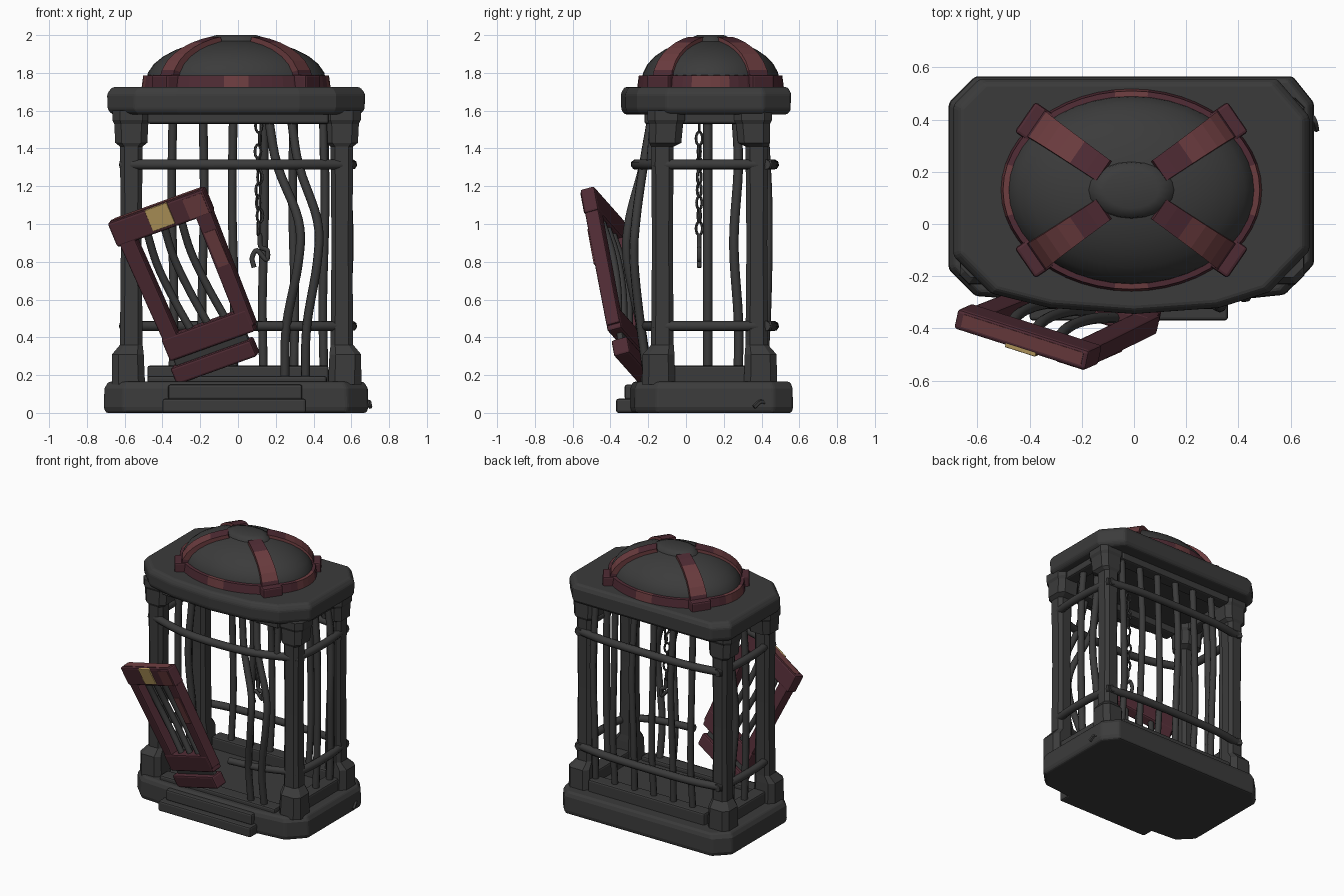
import bpy, bmesh, math
from mathutils import Vector, Matrix, Quaternion

cube = bpy.data.objects.get("Cube")
if cube:
    bpy.data.objects.remove(cube, do_unlink=True)


def material(name, rgb):
    m = bpy.data.materials.new(name)
    m.use_nodes = True
    m.diffuse_color = (*rgb, 1)
    m.node_tree.nodes["Principled BSDF"].inputs["Base Color"].default_value = (*rgb, 1)
    return m


IRON = material("dark iron", (0.044, 0.044, 0.044))
WINE = material("dark wine", (0.078, 0.024, 0.034))
ROSE = material("worn wine", (0.15, 0.046, 0.05))
GOLD = material("dull gold", (0.49, 0.335, 0.115))


def finish(name, bm, mats, bevel=0, smooth=None, matrix=None):
    """Turn a bmesh into an object, with optional placing, bevel and smoothing."""
    if matrix:
        bm.transform(matrix)
    bmesh.ops.recalc_face_normals(bm, faces=bm.faces)
    mesh = bpy.data.meshes.new(name)
    bm.to_mesh(mesh)
    bm.free()
    for m in mats:
        mesh.materials.append(m)
    ob = bpy.data.objects.new(name, mesh)
    bpy.context.collection.objects.link(ob)
    if bevel:
        mod = ob.modifiers.new("Bevel", 'BEVEL')
        mod.width, mod.segments, mod.limit_method = bevel, 2, 'ANGLE'
    if smooth:
        bpy.ops.object.select_all(action='DESELECT')
        ob.select_set(True)
        bpy.context.view_layer.objects.active = ob
        bpy.ops.object.shade_smooth_by_angle(angle=math.radians(smooth))
    return ob


def loft(name, rings, mats, loop=False, bevel=0, smooth=None, matrix=None, rule=None):
    """Skin a list of rings; loop joins last to first, otherwise ends are capped."""
    bm = bmesh.new()
    rows = [[bm.verts.new(p) for p in r] for r in rings]
    pairs = list(zip(rows, rows[1:])) + ([(rows[-1], rows[0])] if loop else [])
    for a, b in pairs:
        for i in range(len(a)):
            j = (i + 1) % len(a)
            bm.faces.new((a[i], a[j], b[j], b[i]))
    if not loop:
        bm.faces.new(rows[0])
        bm.faces.new(rows[-1])
    if rule:
        for f in bm.faces:
            f.material_index = rule(f.calc_center_median())
    return finish(name, bm, mats, bevel, smooth, matrix)


def box(name, lo, hi, mat, bevel=0.012, matrix=None):
    rings = [[(lo[0], lo[1], z), (hi[0], lo[1], z), (hi[0], hi[1], z), (lo[0], hi[1], z)]
             for z in (lo[2], hi[2])]
    return loft(name, rings, [mat], bevel=bevel, matrix=matrix)


def tube(name, pts, r, matrix=None, sides=8):
    """Round iron bar following a smooth path, carried along without twisting."""
    P = [Vector(p) for p in pts]
    P = [P[0] * 2 - P[1]] + P + [P[-1] * 2 - P[-2]]
    path = []
    for a, b, c, d in zip(P, P[1:], P[2:], P[3:]):
        for k in range(5):
            t = k / 5
            path.append(0.5 * (2 * b + (c - a) * t + (2 * a - 5 * b + 4 * c - d) * t ** 2
                               + (3 * b - a - 3 * c + d) * t ** 3))
    path.append(P[-2])
    rings, q, ahead = [], Quaternion(), Vector((0, 0, 1))
    for i, p in enumerate(path):
        step = (path[min(i + 1, len(path) - 1)] - path[max(i - 1, 0)]).normalized()
        q = ahead.rotation_difference(step) @ q
        ahead = step
        rings.append([p + q @ Vector((r * math.cos(a), r * math.sin(a), 0)) for a in around(sides)])
    return loft(name, rings, [IRON], smooth=50, matrix=matrix)


def around(n):
    return [math.tau * k / n for k in range(n)]


# Base and roof slabs: rectangles with cut corners and a bowed front
def slab(name, levels, bow, cut):
    front = [(-.33, -.29 - bow * .6), (0, -.29 - bow), (.33, -.29 - bow * .6)]
    outline = [(-.70, -.17 + cut), (-.60 + cut, -.27), *front, (.57 - cut, -.265),
               (.68, -.15 + cut), (.68, .46 - cut), (.60 - cut, .56), (-.60, .56), (-.70, .46)]
    rings = [[(x * s, .14 + (y - .14) * s, z) for x, y in outline] for z, s in levels]
    return loft(name, rings, [IRON], bevel=0.012)


slab("base", [(0, 1), (.03, 1.015), (.13, 1.01), (.165, .98)], 0, 0)
slab("roof_slab", [(1.58, .95), (1.605, .985), (1.69, .99), (1.725, .95)], .06, .045)
box("front_step", (-.40, -.37, 0), (.36, -.2, .075), IRON)
box("front_step_top", (-.37, -.325, .07), (.34, -.2, .15), IRON)
box("front_sill", (-.48, -.24, .15), (.47, -.14, .195), IRON)
box("back_sill", (-.48, .37, .15), (.48, .47, .25), IRON)
box("back_lintel", (-.48, .35, 1.53), (.48, .45, 1.6), IRON)
box("front_lintel", (-.48, -.22, 1.53), (.48, -.12, 1.6), IRON)
tube("base_shard", [(.66, .44, .03), (.69, .40, .06), (.70, .36, .03)], .012, sides=5)

# Corner columns: (height, half width, outward shift in x, outward shift in y)
SECTIONS = [(.15, .088, .015, .02), (.31, .084, .018, .02), (.36, .06, 0, 0), (.9, .055, 0, 0),
            (1.41, .06, 0, 0), (1.43, .085, 0, -.015), (1.53, .09, 0, -.02), (1.55, .1, 0, -.02),
            (1.6, .1, 0, -.02)]
for side, x, sx in (("right", -.565, -1), ("left", .55, 1)):
    for end, y, sy in (("front", -.125, -1), ("back", .375, 1)):
        rings = []
        for z, h, dx, dy in SECTIONS:
            c = h * .6
            rings.append([(x + a + sx * dx, y + b + sy * dy, z) for a, b in (
                (-h, -c), (-c, -h), (c, -h), (h, -c), (h, c), (c, h), (-c, h), (-h, c))])
        loft(f"{end}_{side}_column", rings, [IRON])

# Bowed rails on all sides
for label, z in (("lower", .46), ("upper", 1.315)):
    tube(f"{label}_back_rail", [(-.6, .42, z), (-.3, .46, z), (.3, .46, z), (.6, .42, z)], .028)
    for side, s in (("right", -1), ("left", 1)):
        tube(f"{label}_{side}_rail",
             [(s * .57, -.17, z), (s * .6, 0, z), (s * .6, .25, z), (s * .57, .45, z)], .028)
tube("upper_front_rail", [(-.62, -.14, 1.315), (-.3, -.24, 1.315), (0, -.265, 1.315),
                          (.3, -.24, 1.315), (.6, -.14, 1.315)], .028)
tube("lower_front_rail", [(.1, -.245, .46), (.35, -.215, .46), (.57, -.14, .46)], .026)

# Back and side bars, each a little wavy
for i in range(6):
    x = -.345 + i * .16
    w = .006 * (-1) ** i
    tube(f"back_bar_{i}", [(x, .41, .2), (x + w, .43, .6), (x - w, .435, 1.1), (x, .41, 1.58)], .023)
for side, s in (("right", -1), ("left", 1)):
    box(f"{side}_sill", (s * .56 - .05, -.07, .15), (s * .56 + .05, .32, .25), IRON)
    box(f"{side}_lintel", (s * .55 - .05, -.07, 1.53), (s * .55 + .05, .32, 1.6), IRON)
    for i, (y, bend) in enumerate(((.115, 0), (.265, .012))):
        tube(f"{side}_bar_{i}", [(s * .56, y + bend, .2), (s * .57, y + bend, .5),
                                 (s * (.575 + bend), y - bend, .9), (s * .57, y + bend, 1.3),
                                 (s * .55, y, 1.58)], .025)

# Front bars forced outward, and a stub left above the rail
for i, (x, b, y) in enumerate(((.16, .16, -.30), (.28, .14, -.265))):
    tube(f"front_bar_{i}", [(x, -.18, 1.57), (x + b * .3, -.225, 1.31), (x + b, y, 1.02),
                            (x + b, y - .01, .8), (x + b * .6, -.24, .46),
                            (x + b * .55, -.2, .17)], .024)
tube("front_bar_stub", [(.45, -.17, 1.57), (.455, -.19, 1.3)], .022)

# Dome on the roof
CX, CY, RX, RY = -.01, .13, .477, .365


def on_dome(t, a, grow=0.0):
    return Vector((CX + (RX + grow) * math.cos(t) * math.cos(a),
                   CY + (RY + grow) * math.cos(t) * math.sin(a),
                   1.755 + (.225 + grow) * math.sin(t)))


loft("dome", [[on_dome(math.radians(t), a) for a in around(40)]
              for t in (-9, 0, 12, 24, 36, 48, 58, 68, 78, 86)], [IRON], smooth=40)
loft("dome_cap", [[(CX + r * 1.5 * math.cos(a), CY + r * math.sin(a), z) for a in around(20)]
                  for z, r in ((1.94, .115), (1.985, .105), (2.0, .07))], [IRON], smooth=60)

# Painted ring round the dome foot, worn in patches
loft("dome_ring",
     [[(CX + (RX + d) * math.cos(a), CY + (RY + d) * math.sin(a), z)
       for d, z in ((-.03, 1.71), (.025, 1.71), (.015, 1.785), (-.03, 1.79))] for a in around(48)],
     [WINE, ROSE], loop=True,
     rule=lambda c: int(math.cos(4 * math.atan2(c.y - CY, c.x - CX)) > .7 and c.z > 1.74))

# Four diagonal straps, worn on the dome and dark at both ends
for name, ang in (("back_left", 42), ("back_right", 138), ("front_right", 222), ("front_left", 318)):
    a = math.radians(ang)
    out = Vector((RX * math.cos(a), RY * math.sin(a), 0)).normalized()
    rings = []
    for t in (73, 66, 56, 46, 36, 26, 14, 4):
        across = Vector((-out.y, out.x, 0)) * (.062 - t * .0002)
        t = math.radians(t)
        lo, hi = on_dome(t, a, -.02), on_dome(t, a, .022)
        rings.append([lo - across, lo + across, hi + across, hi - across])
    loft(f"{name}_strap", rings, [ROSE, WINE], rule=lambda c: int(not 1.815 < c.z < 1.97))
    foot = Matrix.Translation(on_dome(0, a)) @ Matrix.Rotation(math.atan2(out.y, out.x), 4, 'Z')
    box(f"{name}_strap_foot", (-.03, -.07, -.045), (.065, .07, .035), WINE, matrix=foot)

# Hanging chain with a hook
for i in range(9):
    z = 1.52 - i * .068
    spin = Matrix.Translation((.11 + .006 * math.sin(i * 2), .07, z)) @ Matrix.Rotation(i * 1.4, 4, 'Z')
    rings = [[((.017 + .008 * math.cos(b)) * math.cos(a), .008 * math.sin(b),
               (.036 + .008 * math.cos(b)) * math.sin(a)) for b in around(5)] for a in around(10)]
    loft(f"chain_link_{i}", rings, [IRON], loop=True, smooth=60, matrix=spin)
tube("hook", [(.115, .07, .95), (.12, .07, .88), (.155, .07, .86), (.15, .07, .81),
              (.10, .07, .86), (.075, .07, .82), (.085, .07, .77)], .013)

# Broken door leaning on the front: local x across, y into the cage, z up
u = Vector((.50, -.16, .18)).normalized()
up = Vector((-.26, -.15, .75))
up = (up - u * up.dot(u)).normalized()
back = up.cross(u)
D = Matrix((u, back, up)).transposed().to_4x4()
D.translation = (-.435, -.483, 1.09)
box("door_top", (-.285, 0, -.135), (.275, .08, .004), WINE, matrix=D)
box("door_bottom", (-.26, 0, -.81), (.24, .08, -.68), WINE, matrix=D)
for side, s in (("right", -1), ("left", 1)):
    rings = []
    for z, outer, inner in ((-.78, .25, .165), (-.02, .272, .18)):
        rings.append([(s * outer, .002, z), (s * inner, .002, z),
                      (s * inner, .078, z), (s * outer, .078, z)])
    loft(f"door_{side}_side", rings, [WINE], bevel=.01, matrix=D)
box("door_broken_strip", (-.275, 0, -.94), (.195, .09, -.845), WINE, matrix=D)
box("door_gap_plate", (-.25, .03, -.86), (.18, .065, -.80), IRON, matrix=D)
box("gold_clasp", (-.065, -.008, -.118), (.065, .012, .003), GOLD, bevel=.004, matrix=D)
# Worn paint patches
box("worn_corner", (.15, -.003, -.125), (.262, .004, -.012), ROSE, bevel=0, matrix=D)
box("worn_side", (.19, -.003, -.42), (.255, .006, -.22), ROSE, bevel=0, matrix=D)
box("worn_top_edge", (-.255, .018, .0), (.255, .068, .007), ROSE, bevel=0, matrix=D)
for i in range(3):
    x = -.11 + i * .1
    tube(f"door_bar_{i}", [(x, .04, -.11), (x - .025, .06, -.3),
                           (x - .015, .06, -.5), (x + .015, .04, -.7)], .021, matrix=D)
